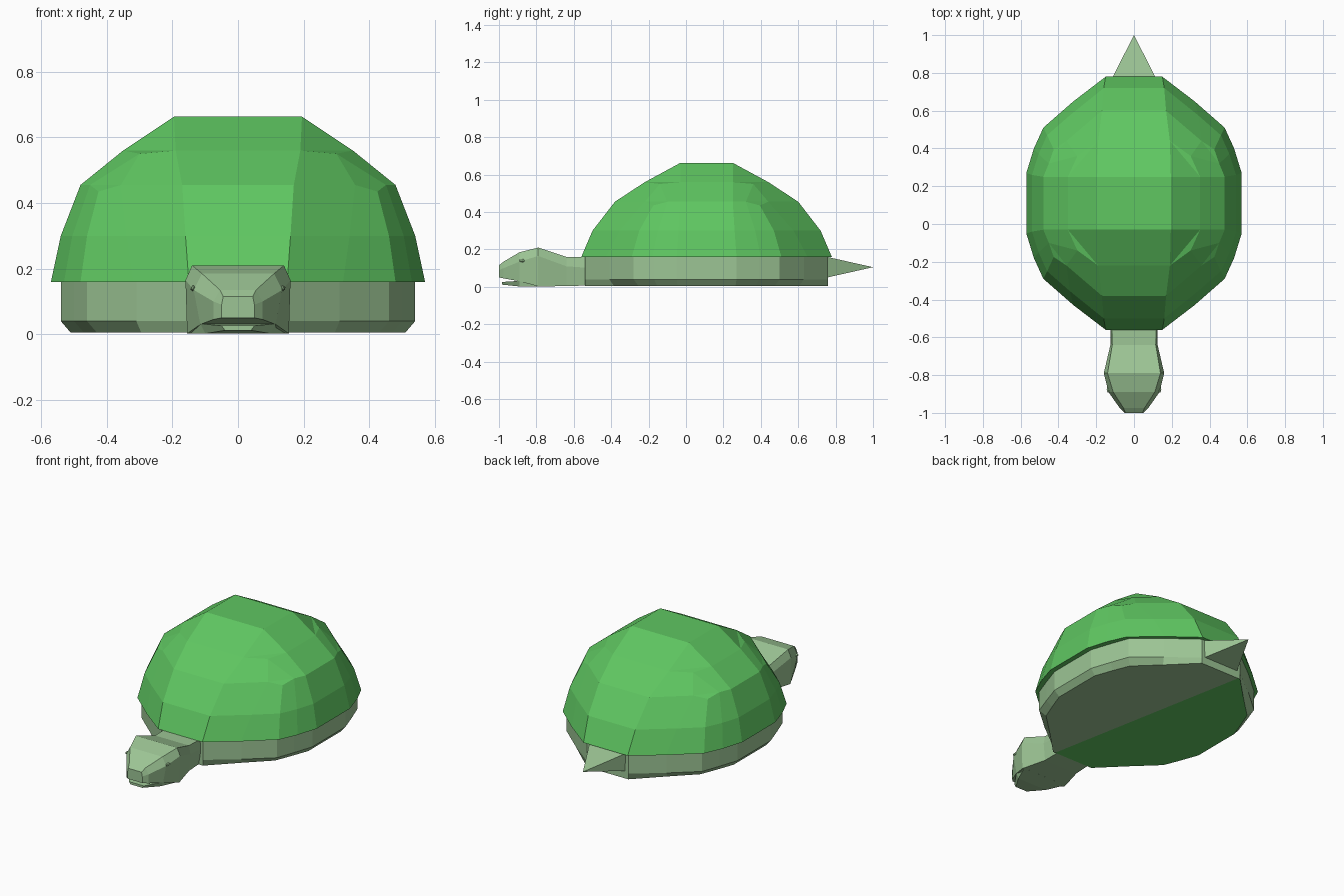
import bpy, bmesh
from mathutils import Vector

cube = bpy.data.objects.get("Cube")
if cube:
    bpy.data.objects.remove(cube, do_unlink=True)


def material(name, rgb):
    m = bpy.data.materials.new(name)
    m.use_nodes = True
    m.diffuse_color = (*rgb, 1)
    m.node_tree.nodes["Principled BSDF"].inputs["Base Color"].default_value = (*rgb, 1)
    return m


GREEN = material("shell green", (0.115, 0.57, 0.12))
SKIN = material("pale skin green", (0.335, 0.56, 0.30))
MID_Y = 0.11  # centre of the shell along y


def finish(name, bm, *mats):
    bmesh.ops.recalc_face_normals(bm, faces=bm.faces)
    me = bpy.data.meshes.new(name)
    bm.to_mesh(me)
    bm.free()
    for m in mats:
        me.materials.append(m)
    ob = bpy.data.objects.new(name, me)
    bpy.context.collection.objects.link(ob)
    return ob


def quarters(bm, pts):
    """Mirror a quarter outline into four runs that circle the body."""
    runs = []
    for sx, sy, step in ((1, 1, 1), (1, -1, -1), (-1, -1, 1), (-1, 1, -1)):
        runs.append([bm.verts.new((sx * x, MID_Y + sy * y, z)) for x, y, z in pts[::step]])
    return runs


def level(pts, z):
    return [(x, y, z) for x, y in pts]


def wall(bm, low, high):
    """Quads between two rings of equal count."""
    a, b = sum(low, []), sum(high, [])
    for i in range(len(a)):
        j = (i + 1) % len(a)
        bm.faces.new((a[i], a[j], b[j], b[i]))


def step_in(bm, outer, inner):
    """Grid-like bridge to a ring with two fewer points per quarter."""
    for q in range(4):
        a, b = outer[q], inner[q]
        k = len(a) // 2
        for i in range(k - 1):
            bm.faces.new((a[i], a[i + 1], b[i + 1], b[i]))
            bm.faces.new((a[-1 - i], a[-2 - i], b[-2 - i], b[-1 - i]))
        bm.faces.new((a[k - 1], a[k + 1], b[k - 1]))
        bm.faces.new((a[k - 1], a[k], a[k + 1]))
        n = (q + 1) % 4
        bm.faces.new((a[-1], outer[n][0], inner[n][0], b[-1]))


# Domed shell
bm = bmesh.new()
rim = quarters(bm, level([(.15, .67), (.32, .54), (.48, .40), (.53, .29), (.57, .16)], .16))
belt = quarters(bm, level([(.16, .61), (.34, .465), (.46, .36), (.505, .26), (.54, .15)], .30))
shoulder = quarters(bm, [(.17, .49, .455), (.357, .33, .455), (.425, .285, .435),
                         (.451, .21, .455), (.48, .14, .455)])
upper = quarters(bm, [(.19, .33, .56), (.30, .25, .55), (.35, .14, .56)])
crown = quarters(bm, [(.195, .14, .663)])
wall(bm, rim, belt)
wall(bm, belt, shoulder)
step_in(bm, shoulder, upper)
step_in(bm, upper, crown)
top = bm.faces.new(sum(crown, []))
bm.faces.new(sum(rim, []))
bmesh.ops.poke(bm, faces=[top], offset=0.009)
finish("shell", bm, GREEN)

# Body below the shell, with a chamfered lower edge
bm = bmesh.new()
outline = [(.14, .65), (.31, .52), (.46, .39), (.50, .28), (.54, .16)]
sole = [(.14, .65), (.295, .495), (.43, .365), (.47, .265), (.51, .155)]
bottom = quarters(bm, level(sole, .005))
edge = quarters(bm, level(outline, .04))
lip = quarters(bm, level(outline, .161))
wall(bm, bottom, edge)
wall(bm, edge, lip)
bm.faces.new(sum(lip, []))
bm.faces.new(sum(bottom, []))
# the belly is split by a diagonal into two colours
cut = Vector((1.25, .24, 0))
middle = Vector((0, MID_Y, 0))
belly = [f for f in bm.faces if all(v.co.z < .01 for v in f.verts)]
bmesh.ops.bisect_plane(bm, geom=belly + list({e for f in belly for e in f.edges})
                       + list(belly[0].verts), plane_co=middle, plane_no=cut)
for f in bm.faces:
    centre = f.calc_center_median()
    if centre.z < .006 and (centre - middle).dot(cut) < 0:
        f.material_index = 1
finish("body", bm, SKIN, GREEN)


def loft(name, sections):
    """Skin over (y, [(half width, z), ...]) cross-sections, mirrored in x."""
    bm = bmesh.new()
    rings = []
    for y, half in sections:
        pts = [(x, z) for x, z in half] + [(-x, z) for x, z in half[::-1]]
        rings.append([bm.verts.new((x, y, z)) for x, z in pts])
    for a, b in zip(rings, rings[1:]):
        for i in range(len(a)):
            j = (i + 1) % len(a)
            bm.faces.new((a[i], a[j], b[j], b[i]))
    bm.faces.new(rings[0])
    bm.faces.new(rings[-1])
    return finish(name, bm, SKIN)


# Neck, head and upper jaw
loft("head", [
    (-.50, [(.12, .158), (.125, .10), (.11, .008)]),
    (-.64, [(.115, .16), (.125, .11), (.115, .004)]),
    (-.79, [(.14, .21), (.16, .165), (.155, .002)]),
    (-.89, [(.11, .185), (.135, .135), (.115, .03)]),
    (-.975, [(.055, .135), (.075, .10), (.075, .045)]),
    (-1.0, [(.045, .115), (.05, .09), (.05, .05)]),
])

# Lower jaw
loft("lower_jaw", [
    (-.78, [(.15, .06), (.15, .002)]),
    (-.89, [(.115, .032), (.10, .002)]),
    (-.985, [(.05, .026), (.04, .012)]),
])

# Small eyes set into the sides of the head
for side, sx in (("left", 1), ("right", -1)):
    bm = bmesh.new()
    bmesh.ops.create_icosphere(bm, subdivisions=1, radius=.016)
    for v in bm.verts:
        v.co = Vector((sx * .136, -.875, .14)) + Vector((v.co.x * .6, v.co.y * 1.2, v.co.z * .6))
    finish(side + "_eye", bm, SKIN)

# Pointed tail
bm = bmesh.new()
base = [bm.verts.new((x, .755, z)) for x, z in ((-.12, .05), (.12, .05), (.125, .16), (-.125, .16))]
tip = bm.verts.new((0, 1, .105))
bm.faces.new(base)
for i in range(4):
    bm.faces.new((base[i], base[(i + 1) % 4], tip))
finish("tail", bm, SKIN)
